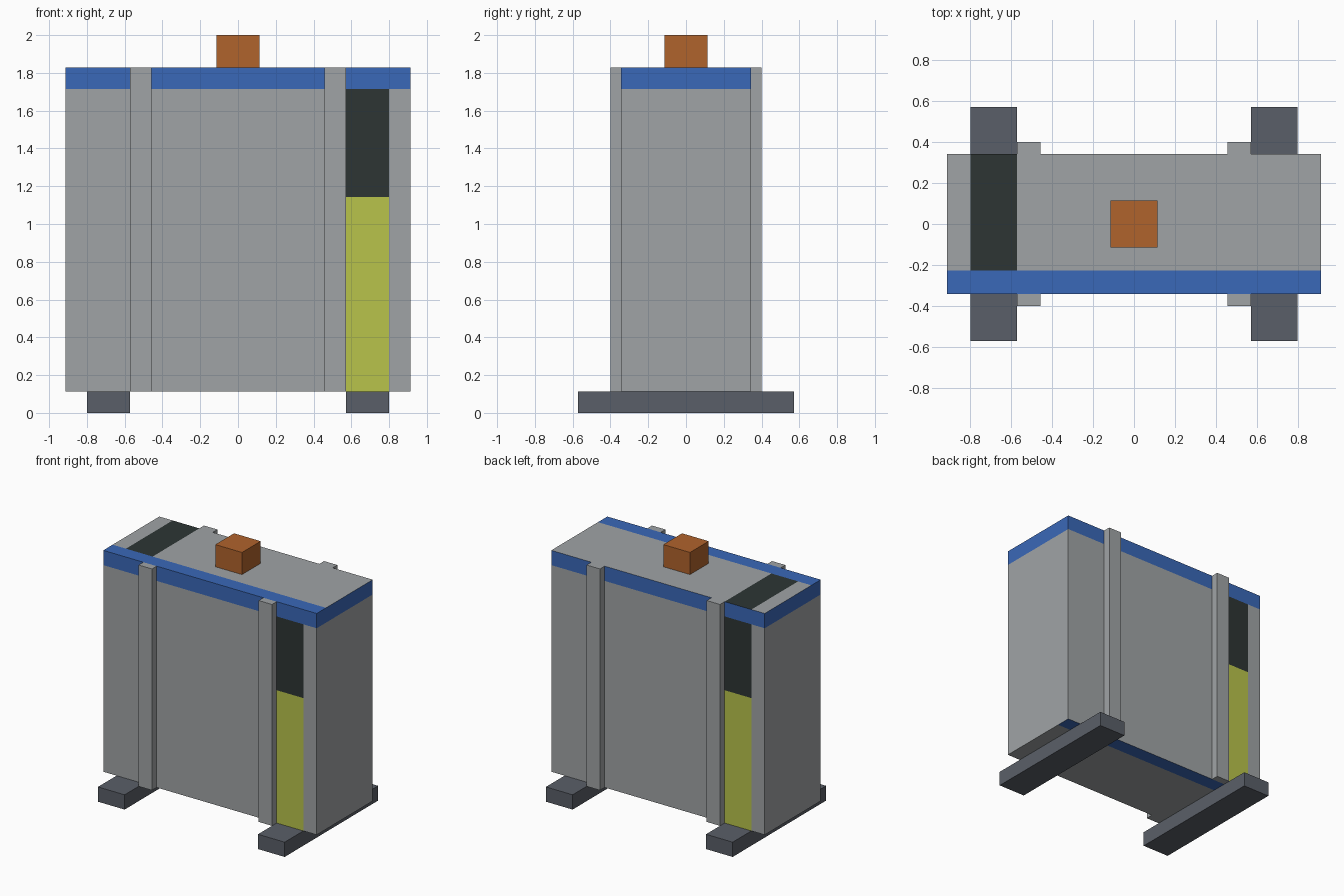
import bpy, bmesh
from mathutils import Vector

if "Cube" in bpy.data.objects:
    bpy.data.objects.remove(bpy.data.objects["Cube"], do_unlink=True)

U = 2 / 17.5  # design module: every size is a multiple of this


def material(name, hex_code):
    srgb = [int(hex_code[i:i + 2], 16) / 255 for i in (0, 2, 4)]
    col = [c / 12.92 if c <= 0.04045 else ((c + 0.055) / 1.055) ** 2.4 for c in srgb] + [1]
    m = bpy.data.materials.new(name)
    m.use_nodes = True
    m.diffuse_color = col
    m.node_tree.nodes["Principled BSDF"].inputs["Base Color"].default_value = col
    return m


grey = material("light_grey", "A0A4A6")
blue = material("blue", "3A68B8")
dark = material("dark_glass", "2D3534")
yellow = material("yellow_green", "B9C44B")
slate = material("slate_grey", "5A5F68")
orange = material("burnt_orange", "B0632C")


def box(name, lo, hi, mats, cuts=(), rule=None):
    """Box between two corners in modules, optionally cut by planes and coloured by a rule."""
    bm = bmesh.new()
    bmesh.ops.create_cube(bm, size=1)
    lo, hi = Vector(lo), Vector(hi)
    for v in bm.verts:
        v.co = (lo + hi) / 2 + v.co * (hi - lo)
    for axis, pos in cuts:
        normal = Vector((0, 0, 0))
        normal[axis] = 1
        bmesh.ops.bisect_plane(bm, geom=bm.verts[:] + bm.edges[:] + bm.faces[:],
                               plane_co=normal * pos, plane_no=normal, dist=1e-5)
    bm.normal_update()
    if rule:
        for f in bm.faces:
            f.material_index = rule(f.calc_center_median(), f.normal)
    bmesh.ops.scale(bm, vec=(U, U, U), verts=bm.verts)
    mesh = bpy.data.meshes.new(name)
    bm.to_mesh(mesh)
    bm.free()
    for m in mats:
        mesh.materials.append(m)
    ob = bpy.data.objects.new(name, mesh)
    bpy.context.collection.objects.link(ob)
    return ob


# Cabinet colours: 0 grey, 1 blue, 2 dark window, 3 yellow gauge
def cabinet_colour(c, n):
    if n.z > 0.5:       # lid: blue front edge and a dark stripe
        return 1 if c.y < -2 else 2 if -7 < c.x < -5 else 0
    if n.z < -0.5:      # underside: blue back edge
        return 1 if c.y > 2 else 0
    if c.z > 15:        # blue band all round
        return 1
    side = -n.y         # +1 front, -1 back: gauge is at the viewer's right
    if abs(side) > 0.5 and 5 < c.x * side < 7:
        return 2 if c.z > 10 else 3
    return 0


box("cabinet", (-8, -3, 1), (8, 3, 16), [grey, blue, dark, yellow],
    [(0, -7), (0, -5), (0, 5), (0, 7), (1, -2), (1, 2), (2, 10), (2, 15)], cabinet_colour)

# Lid knob
box("top_knob", (-1, -1, 16), (1, 1, 17.5), [orange])

# Feet and vertical ribs on both sides
for side, x in (("right", -1), ("left", 1)):
    box(side + "_foot", (x * 6 - 1, -5, 0), (x * 6 + 1, 5, 1), [slate])
    for end, y in (("front", -1), ("back", 1)):
        box(f"{end}_{side}_rib", (x * 4.5 - 0.5, y * 3.25 - 0.25, 1),
            (x * 4.5 + 0.5, y * 3.25 + 0.25, 16), [grey])
